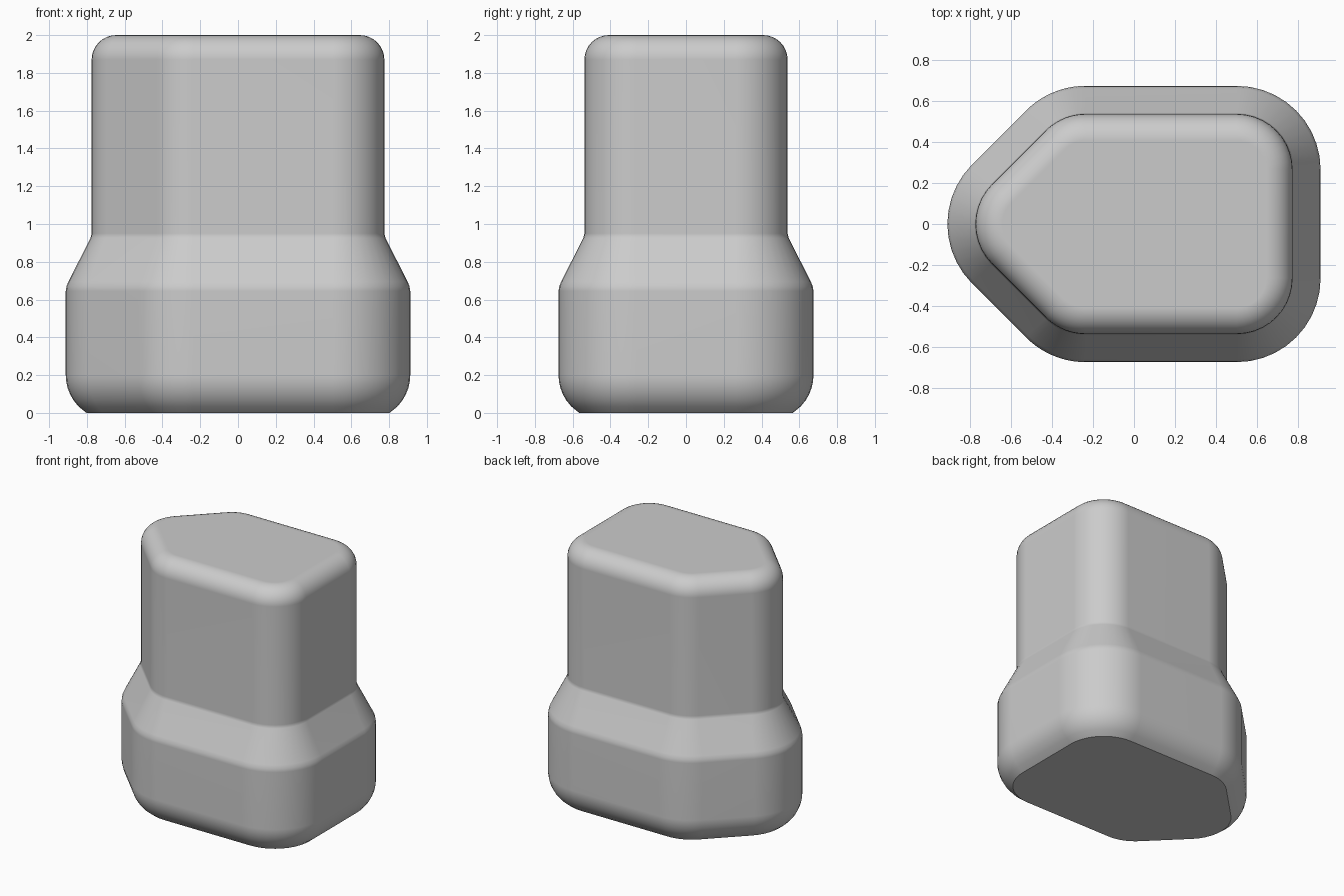
import bpy
import bmesh
from math import cos, sin, pi, sqrt, radians

cube = bpy.data.objects.get("Cube")
if cube:
    bpy.data.objects.remove(cube, do_unlink=True)

# Plan: a pointed core outline, rounded outwards by a radius
HALF_X, HALF_Y = 0.502, 0.265
SHOULDER_X = HALF_Y - HALF_X
CORNERS = [  # centre x, centre y, start angle, end angle
    (HALF_X, -HALF_Y, -90, 0),
    (HALF_X, HALF_Y, 0, 90),
    (SHOULDER_X, HALF_Y, 90, 135),
    (-HALF_X, 0, 135, 225),
    (SHOULDER_X, -HALF_Y, 225, 270),
]
STEPS = 10


def outline(radius):
    points = []
    for cx, cy, start, end in CORNERS:
        for i in range(STEPS + 1):
            a = radians(start + (end - start) * i / STEPS)
            points.append((cx + radius * cos(a), cy + radius * sin(a)))
    return points


# Side profile: (rounding radius, height)
BASE, NECK = 0.41, 0.273
profile = []
bulge = 0.237                       # rounded underside, cut flat at the floor
for i in range(7):
    z = 0.2 * i / 6
    profile.append((BASE - bulge + sqrt(bulge ** 2 - (0.2 - z) ** 2), z))
profile += [(BASE, 0.645), (BASE - 0.004, 0.67), (BASE - 0.014, 0.695)]   # shoulder
profile += [(NECK + 0.006, 0.925), (NECK, 0.95)]                          # neck
edge = 0.13                         # rounded top rim
for i in range(9):
    a = pi / 2 * i / 8
    profile.append((NECK - edge + edge * cos(a), 2 - edge + edge * sin(a)))

# Loft the rings and cap both ends
bm = bmesh.new()
rings = [[bm.verts.new((x, y, z)) for x, y in outline(r)] for r, z in profile]
count = len(rings[0])
for low, high in zip(rings, rings[1:]):
    for i in range(count):
        j = (i + 1) % count
        bm.faces.new((low[i], low[j], high[j], high[i]))
bm.faces.new(rings[-1])
bottom = bm.faces.new(rings[0][::-1])
for face in bm.faces:
    face.smooth = True
for e in bottom.edges:
    e.smooth = False

mesh = bpy.data.meshes.new("stepped_body")
bm.to_mesh(mesh)
bm.free()
body = bpy.data.objects.new("stepped_body", mesh)
bpy.context.collection.objects.link(body)

# Keep the large faces flat beside the rounded edges
weighted = body.modifiers.new("weighted_normals", "WEIGHTED_NORMAL")
weighted.keep_sharp = True

# Plain grey
grey = bpy.data.materials.new("light_grey")
grey.use_nodes = True
colour = (0.6, 0.6, 0.6, 1)
grey.diffuse_color = colour
shader = next(n for n in grey.node_tree.nodes if n.type == "BSDF_PRINCIPLED")
shader.inputs["Base Color"].default_value = colour
mesh.materials.append(grey)
